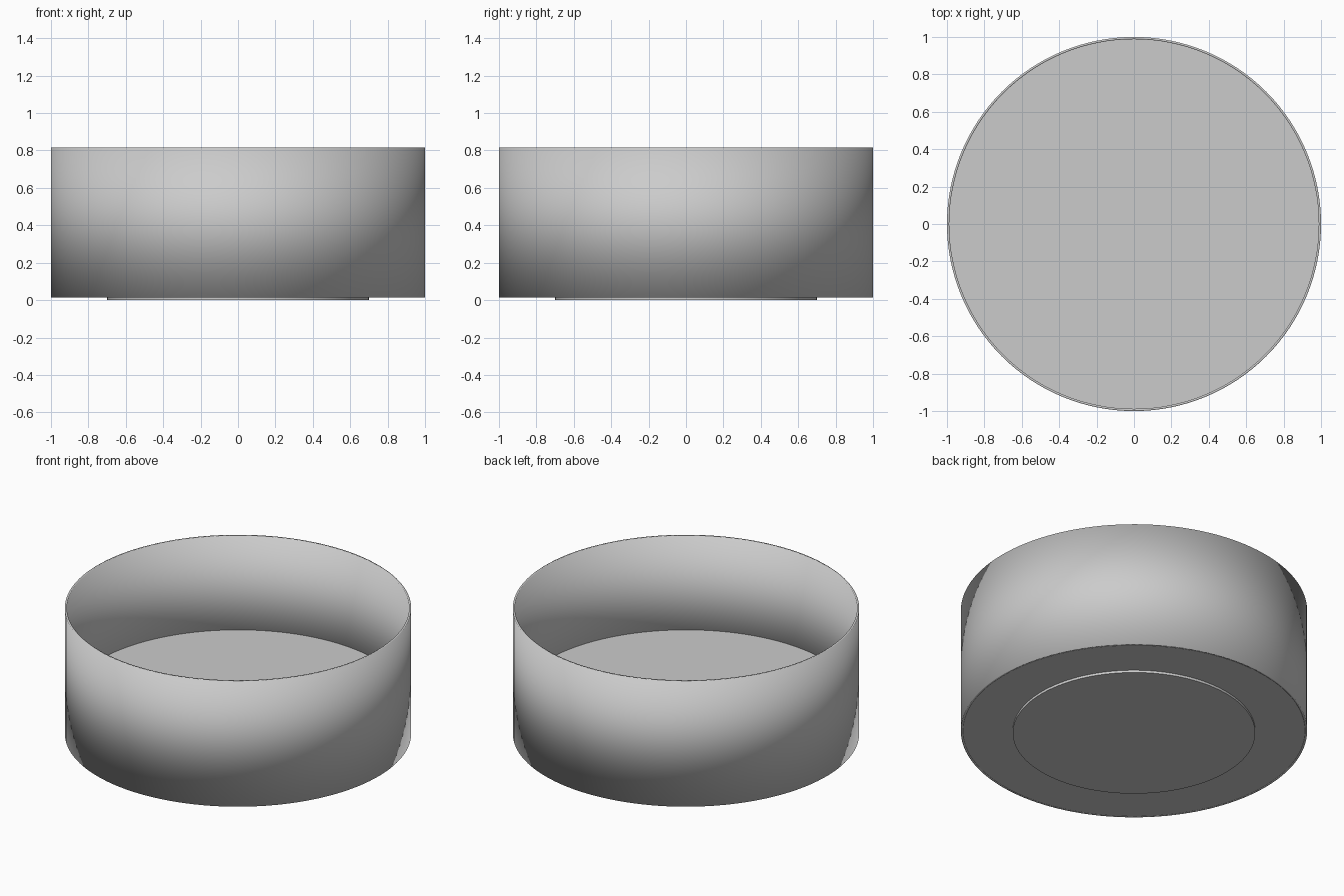
import bpy, bmesh, math

if "Cube" in bpy.data.objects:
    bpy.data.objects.remove(bpy.data.objects["Cube"])

SEG = 128

def revolve(name, profile, closed):
    """Spin an (r, z) profile about z; an open profile starts and ends in caps."""
    bm = bmesh.new()
    rings = [[bm.verts.new((r * math.cos(2 * math.pi * i / SEG),
                            r * math.sin(2 * math.pi * i / SEG), z))
              for i in range(SEG)] for r, z in profile]
    pairs = list(zip(rings, rings[1:]))
    if closed:
        pairs.append((rings[-1], rings[0]))
    for a, b in pairs:
        for i in range(SEG):
            j = (i + 1) % SEG
            bm.faces.new((a[i], a[j], b[j], b[i]))
    if not closed:
        bm.faces.new(rings[0][::-1])
        bm.faces.new(rings[-1])
    bmesh.ops.recalc_face_normals(bm, faces=bm.faces[:])
    mesh = bpy.data.meshes.new(name)
    bm.to_mesh(mesh)
    bm.free()
    ob = bpy.data.objects.new(name, mesh)
    bpy.context.collection.objects.link(ob)
    return ob

# Thin tube wall, fully smooth shaded
wall = revolve("outer_wall", [(1.0, 0.015), (1.0, 0.815), (0.988, 0.815), (0.988, 0.015)], True)
wall.data.shade_smooth()

# Thick floor slab inside the wall, and the low foot disc under it
floor = revolve("floor_slab", [(0.988, 0.015), (0.988, 0.215)], False)
foot = revolve("foot_disc", [(0.7, 0.0), (0.7, 0.015)], False)

for ob in (floor, foot):
    bpy.ops.object.select_all(action='DESELECT')
    ob.select_set(True)
    bpy.context.view_layer.objects.active = ob
    bpy.ops.object.shade_smooth_by_angle(angle=math.radians(30))
